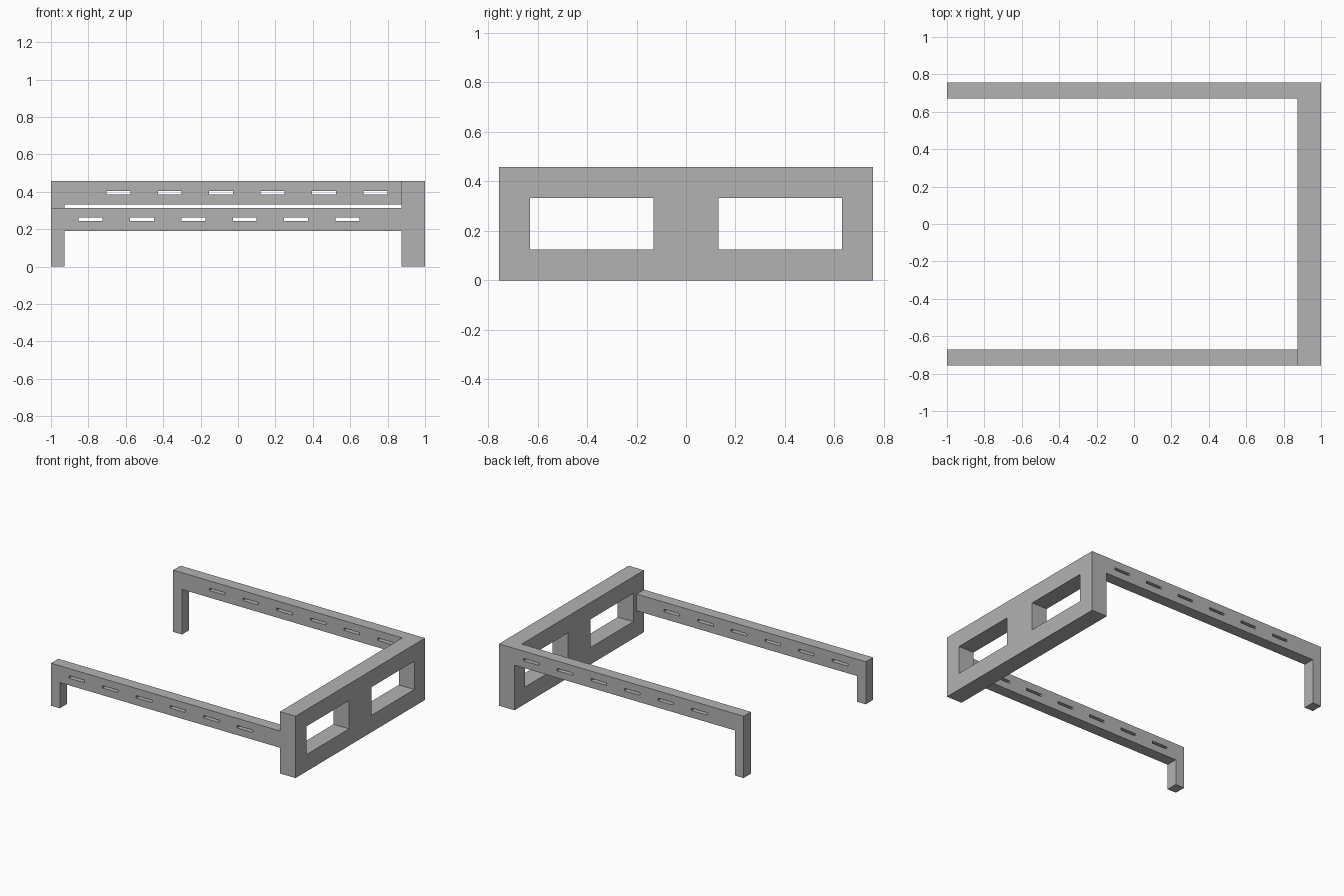
import bpy
from math import radians

cube = bpy.data.objects.get("Cube")
if cube:
    bpy.data.objects.remove(cube, do_unlink=True)

# Single grey finish
grey = bpy.data.materials.new("plain_grey")
grey.use_nodes = True
colour = (0.45, 0.45, 0.45, 1)
grey.diffuse_color = colour
grey.node_tree.nodes["Principled BSDF"].inputs["Base Color"].default_value = colour


def rect(u0, u1, v0, v1):
    return [(u0, v0), (u1, v0), (u1, v1), (u0, v1)]


def plate(name, outlines, thickness, location, rotation):
    """Extrude a flat outline (the first loop) with holes (the other loops)."""
    curve = bpy.data.curves.new(name + "_profile", "CURVE")
    curve.dimensions = "2D"
    curve.fill_mode = "BOTH"
    curve.extrude = thickness / 2
    for loop in outlines:
        spline = curve.splines.new("POLY")
        spline.points.add(len(loop) - 1)
        for point, (u, v) in zip(spline.points, loop):
            point.co = (u, v, 0, 1)
        spline.use_cyclic_u = True
    helper = bpy.data.objects.new(name + "_helper", curve)
    bpy.context.collection.objects.link(helper)
    bpy.context.view_layer.update()
    graph = bpy.context.evaluated_depsgraph_get()
    mesh = bpy.data.meshes.new_from_object(helper.evaluated_get(graph))
    bpy.data.objects.remove(helper, do_unlink=True)
    bpy.data.curves.remove(curve)
    mesh.name = name
    mesh.materials.clear()
    mesh.materials.append(grey)
    for face in mesh.polygons:
        face.use_smooth = False
    obj = bpy.data.objects.new(name, mesh)
    bpy.context.collection.objects.link(obj)
    obj.location = location
    obj.rotation_euler = [radians(a) for a in rotation]
    return obj


HALF_DEPTH = 0.756
TOP = 0.457
PANEL_X = 0.873
RAIL_THICK = 0.085
RAIL_HEIGHT = 0.124

# End panel with two rectangular openings
windows = [rect(-0.631, -0.131, 0.125, 0.333), rect(0.131, 0.631, 0.125, 0.333)]
plate("end_panel", [rect(-HALF_DEPTH, HALF_DEPTH, 0, TOP)] + windows,
      1 - PANEL_X, ((1 + PANEL_X) / 2, 0, 0), (90, 0, 90))


# Slotted side rails, each with a leg at the free end
def rail(name, side, top, first_slot, slot_z):
    bottom = top - RAIL_HEIGHT
    outline = [(-1, 0), (-0.928, 0), (-0.928, bottom),
               (PANEL_X, bottom), (PANEL_X, top), (-1, top)]
    slots = []
    for i in range(6):
        x = first_slot + i * 0.275
        slots.append(rect(x, x + 0.128, slot_z - 0.009, slot_z + 0.009))
    plate(name, [outline] + slots, RAIL_THICK,
          (0, side * (HALF_DEPTH - RAIL_THICK / 2), 0), (90, 0, 0))


rail("front_rail", -1, 0.314, -0.853, 0.252)
rail("back_rail", 1, TOP, -0.704, 0.394)
